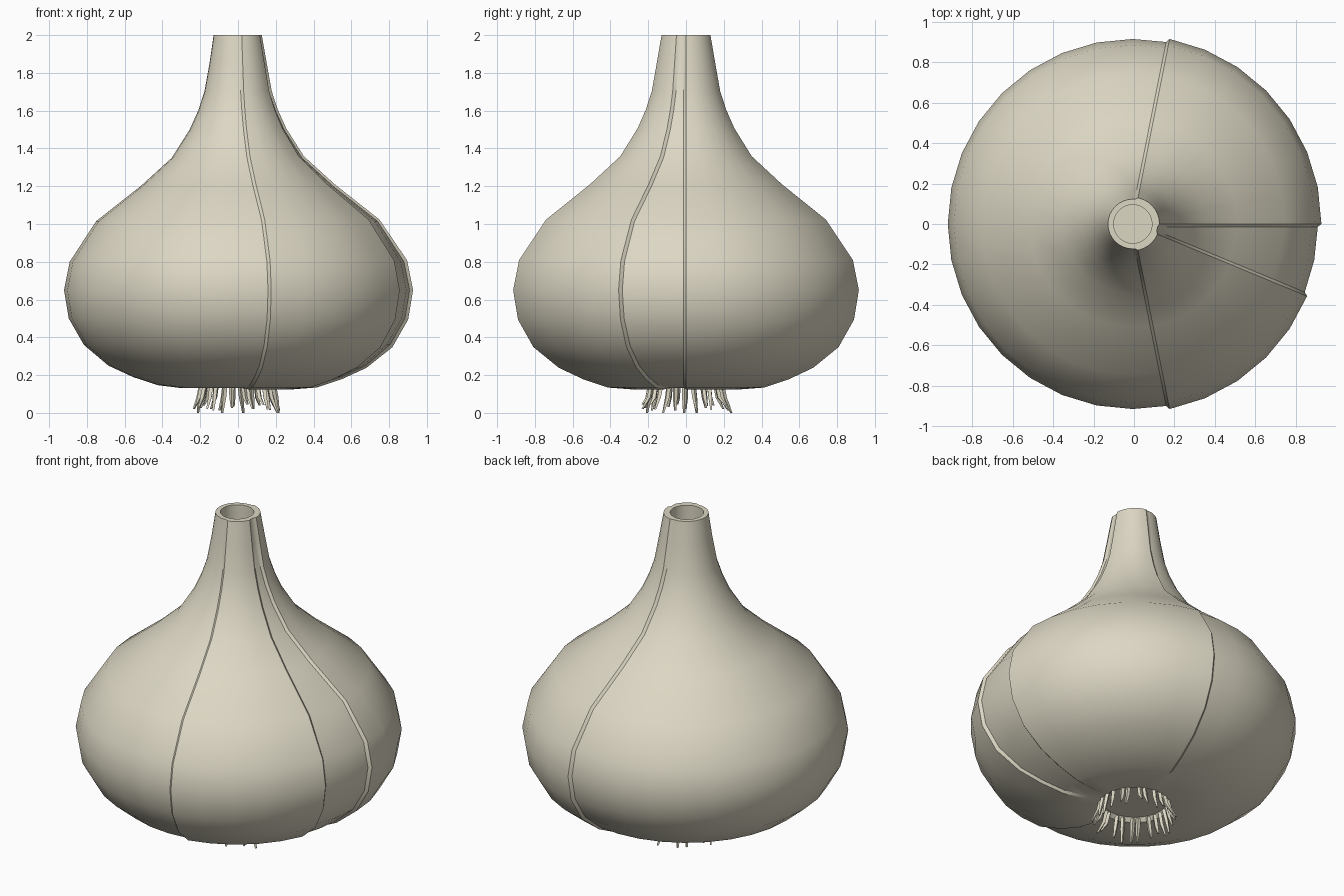
import bpy, bmesh, math, random
from mathutils import Vector

if "Cube" in bpy.data.objects:
    bpy.data.objects.remove(bpy.data.objects["Cube"])

random.seed(4)

mat = bpy.data.materials.new("garlic cream")
mat.diffuse_color = (0.72, 0.68, 0.55, 1)
mat.use_nodes = True
mat.node_tree.nodes["Principled BSDF"].inputs["Base Color"].default_value = mat.diffuse_color

# bulb outline (radius, height), bottom rim to neck rim
PROFILE = [(0.20, 0.132), (0.30, 0.132), (0.42, 0.147), (0.55, 0.19), (0.68, 0.25),
           (0.81, 0.36), (0.89, 0.50), (0.915, 0.65), (0.885, 0.80), (0.745, 1.015),
           (0.51, 1.20), (0.345, 1.35), (0.25, 1.50), (0.205, 1.60), (0.172, 1.70),
           (0.145, 1.85), (0.123, 2.0)]
SEGS = 32
STEP = math.tau / SEGS
CX = -0.006          # the raised skins are on +x, so the core sits slightly left


def finish(bm, name, angle):
    bmesh.ops.recalc_face_normals(bm, faces=bm.faces)
    me = bpy.data.meshes.new(name)
    bm.to_mesh(me)
    bm.free()
    ob = bpy.data.objects.new(name, me)
    bpy.context.collection.objects.link(ob)
    me.materials.append(mat)
    bpy.ops.object.select_all(action='DESELECT')
    ob.select_set(True)
    bpy.context.view_layer.objects.active = ob
    bpy.ops.object.shade_smooth_by_angle(angle=math.radians(angle))
    return ob


# columns: (segment index, raised, sideways shift); outer skins cover -7..-2 and 0..7
columns = []
for i in range(-16, 16):
    raised = -7 <= i <= -2 or 0 <= i <= 7
    if i in (-7, 0):
        columns.append((i, False, -0.014))
    columns.append((i, raised, 0))
    if i in (-2, 7):
        columns.append((i, False, 0.014))


# bulb body with stepped papery skins, a hollow neck and a recessed base
def bulb():
    bm = bmesh.new()
    n = len(PROFILE)
    grid = []
    for i, raised, shift in columns:
        col = []
        for k, (r, z) in enumerate(PROFILE):
            a, b = PROFILE[max(k - 1, 0)], PROFILE[min(k + 1, n - 1)]
            nrm = Vector((b[1] - a[1], a[0] - b[0])).normalized()
            t = (0.018 if 1.0 > z > 0.3 else 0.013) if raised else 0
            if k in (0, n - 1):
                nrm.y = 0
                t *= 0.7
            rr, zz = r + nrm.x * t, max(z + nrm.y * t, 0.125)
            ang = i * STEP + shift / r
            col.append(bm.verts.new((CX + rr * math.cos(ang), rr * math.sin(ang), zz)))
        ang = i * STEP + shift / 0.2
        # neck hole wall, and base recess wall
        for r, z in ((0.095, 2.0), (0.095, 1.75)):
            col.append(bm.verts.new((CX + r * math.cos(ang), r * math.sin(ang), z)))
        col.insert(0, bm.verts.new((CX + 0.18 * math.cos(ang), 0.18 * math.sin(ang), 0.155)))
        grid.append(col)
    for c in range(len(grid)):
        p, q = grid[c], grid[(c + 1) % len(grid)]
        for k in range(len(p) - 1):
            bm.faces.new((p[k], q[k], q[k + 1], p[k + 1]))
    bm.faces.new([c[0] for c in grid])
    bm.faces.new([c[-1] for c in grid])
    return finish(bm, "bulb", 32)


# ring of short tapered roots bending outwards
def roots(count=26):
    bm = bmesh.new()
    for j in range(count):
        a = math.tau * (j + random.uniform(-0.25, 0.25)) / count
        out = Vector((math.cos(a), math.sin(a), 0))
        side = Vector((-out.y, out.x, 0))
        low = 0.0 if j % 6 == 0 else random.uniform(0.01, 0.045)
        tip = random.uniform(0.215, 0.245)
        lean = random.uniform(-0.015, 0.015)
        path = [(0.19, 0.15, 0.014, 0), (0.205, 0.08, 0.013, lean * 0.4), (tip, low, 0.006, lean)]
        rings = []
        for r, z, w, s in path:
            c = out * r + side * s + Vector((CX * 0.5, 0, z))
            rings.append([bm.verts.new(c + d * w) for d in (out, side, -out, -side)])
        for p, q in zip(rings, rings[1:]):
            for k in range(4):
                bm.faces.new((p[k], p[(k + 1) % 4], q[(k + 1) % 4], q[k]))
        bm.faces.new(rings[0])
        bm.faces.new(rings[-1])
    return finish(bm, "roots", 30)


bulb()
roots()
